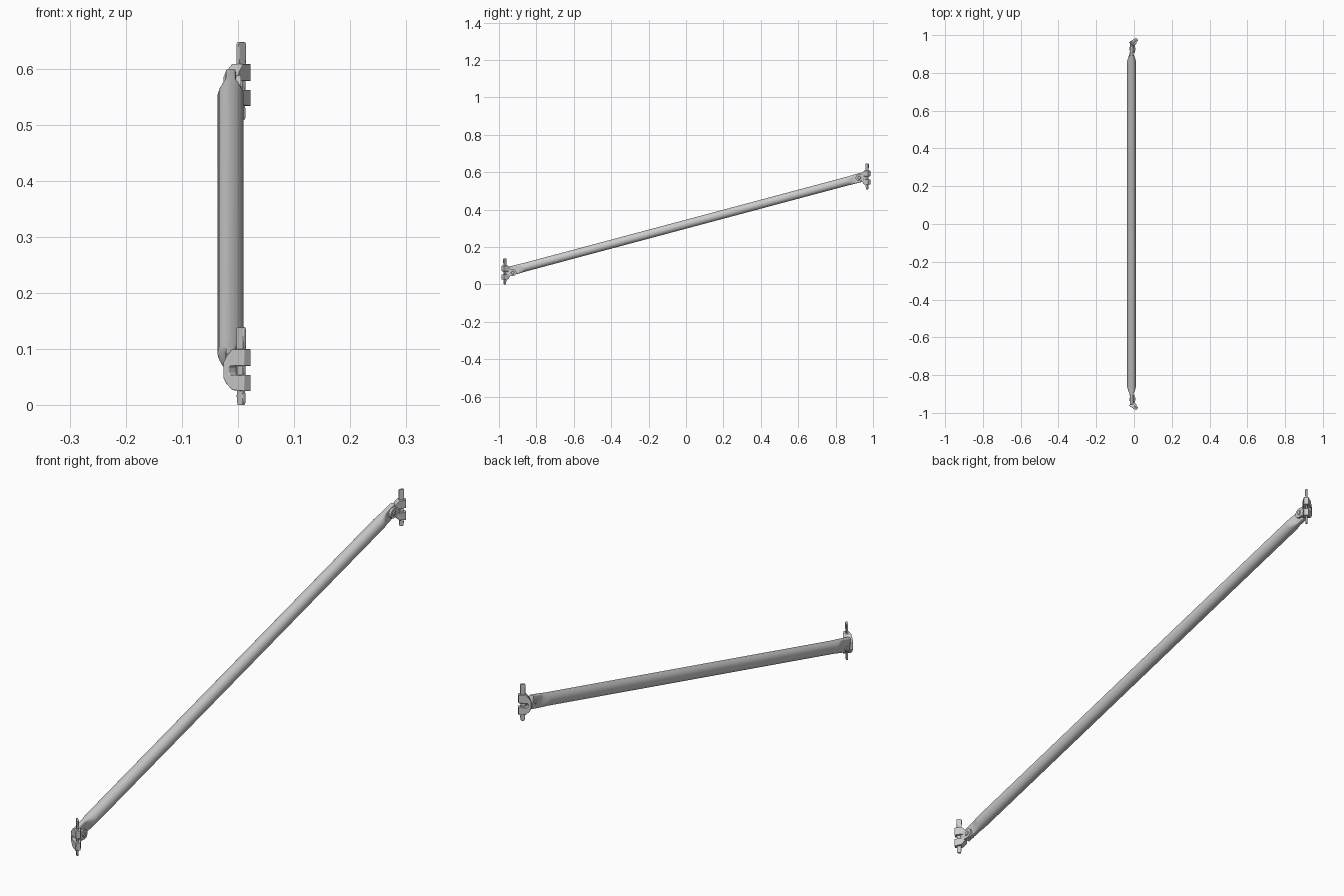
import bpy, bmesh, math
from mathutils import Vector

if "Cube" in bpy.data.objects:
    bpy.data.objects.remove(bpy.data.objects["Cube"])

MID_Z, SLOPE = 0.322, 0.267        # brace tube centre height and rise per unit y
TUBE_X = -0.013
HEAD_DZ = 0.508                    # height difference between the two heads


def finish(name, bm, smooth=None, bevel=0.0):
    bmesh.ops.recalc_face_normals(bm, faces=bm.faces)
    me = bpy.data.meshes.new(name)
    bm.to_mesh(me)
    bm.free()
    ob = bpy.data.objects.new(name, me)
    bpy.context.collection.objects.link(ob)
    bpy.context.view_layer.objects.active = ob
    bpy.ops.object.select_all(action='DESELECT')
    ob.select_set(True)
    if bevel:
        m = ob.modifiers.new("soft_edges", 'BEVEL')
        m.width, m.segments, m.limit_method = bevel, 2, 'ANGLE'
    if smooth:
        bpy.ops.object.shade_smooth_by_angle(angle=math.radians(smooth))
    return ob


def loft(bm, rings):
    """Skin a list of closed rings and cap both ends."""
    vs = [[bm.verts.new(p) for p in r] for r in rings]
    n = len(vs[0])
    for a, b in zip(vs, vs[1:]):
        for i in range(n):
            bm.faces.new((a[i], a[(i + 1) % n], b[(i + 1) % n], b[i]))
    bm.faces.new(vs[0][::-1])
    bm.faces.new(vs[-1])


# brace tube with flattened ends
axis = Vector((0, 1, SLOPE)).normalized()
up = Vector((0, -axis.z, axis.y))
half = [(0.982, 0.0095, 0.0245, 0.35), (0.935, 0.0095, 0.0245, 0.35),
        (0.925, 0.0115, 0.0242, 0.5), (0.910, 0.0180, 0.0238, 0.75),
        (0.899, 0.0220, 0.0235, 0.95), (0.890, 0.0233, 0.0233, 1.0)]
stations = [(-s, a, b, e) for s, a, b, e in half] + half[::-1]
rings = []
for s, rx, rz, e in stations:
    ring = []
    for i in range(32):
        t = 2 * math.pi * (i + 0.5) / 32
        c, q = math.cos(t), math.sin(t)
        px = math.copysign(abs(c) ** e, c) * rx
        pz = math.copysign(abs(q) ** e, q) * rz
        ring.append(Vector((TUBE_X + px, 0, MID_Z)) + axis * s + up * pz)
    rings.append(ring)
bm = bmesh.new()
loft(bm, rings)
finish("brace_tube", bm, 40)

# head profile: distance along the head, height (jaws open outward)
HEAD = [(-0.001, 0.049), (0.005, 0.039), (0.017, 0.027), (0.042, 0.025),
        (0.042, 0.054), (0.013, 0.054), (0.010, 0.0575), (0.010, 0.0665), (0.013, 0.070),
        (0.042, 0.070), (0.042, 0.100), (0.017, 0.100), (0.005, 0.087), (-0.001, 0.077)]
# wedge outline: offset from wedge centre, height
WEDGE = [(-0.007, 0.0), (0.004, 0.0), (0.007, 0.004), (0.0075, 0.018), (0.006, 0.026),
         (0.009, 0.136), (0.006, 0.139), (-0.007, 0.139), (-0.010, 0.136),
         (-0.008, 0.030), (-0.009, 0.016)]
R = math.sqrt(0.5)

for label, side, dz in (("front", -1, 0.0), ("back", 1, HEAD_DZ)):
    def place(a, w, z):
        # a runs outward at 45 degrees, w across
        return Vector((TUBE_X + (a + w) * R, side * (0.95 + (a - w) * R), z + dz))

    # wedge head, narrowing toward the jaws
    def head_w(a):
        return 0.018 - 0.0095 * max(0.0, a) / 0.042
    bm = bmesh.new()
    loft(bm, [[place(a, k * head_w(a), z) for a, z in HEAD] for k in (-1, 1)])
    finish(label + "_wedge_head", bm, 30, 0.001)

    # wedge pin
    bm = bmesh.new()
    loft(bm, [[place(0.027 + a, w, z) for a, z in WEDGE] for w in (-0.0035, 0.0035)])
    finish(label + "_wedge_pin", bm, 30, 0.001)

    # tongue that lies against the flattened tube end
    cz = 0.0625 + dz
    tongue = [(0.962, 0.016), (0.962, -0.016)]
    tongue += [(0.925 - 0.018 * math.sin(t), -0.018 * math.cos(t))
               for t in (math.pi * i / 12 for i in range(13))]
    bm = bmesh.new()
    loft(bm, [[Vector((x, side * y, cz + z)) for y, z in tongue] for x in (-0.004, 0.005)])
    finish(label + "_tongue", bm, 30)

    # rivet through tongue and tube
    bm = bmesh.new()
    rings = []
    for x, r in ((-0.025, 0.007), (-0.0225, 0.009), (0.005, 0.009), (0.008, 0.007)):
        rings.append([Vector((x, side * (0.927 + r * math.cos(t)), cz + r * math.sin(t)))
                      for t in (2 * math.pi * i / 16 for i in range(16))])
    loft(bm, rings)
    finish(label + "_rivet", bm, 30)
